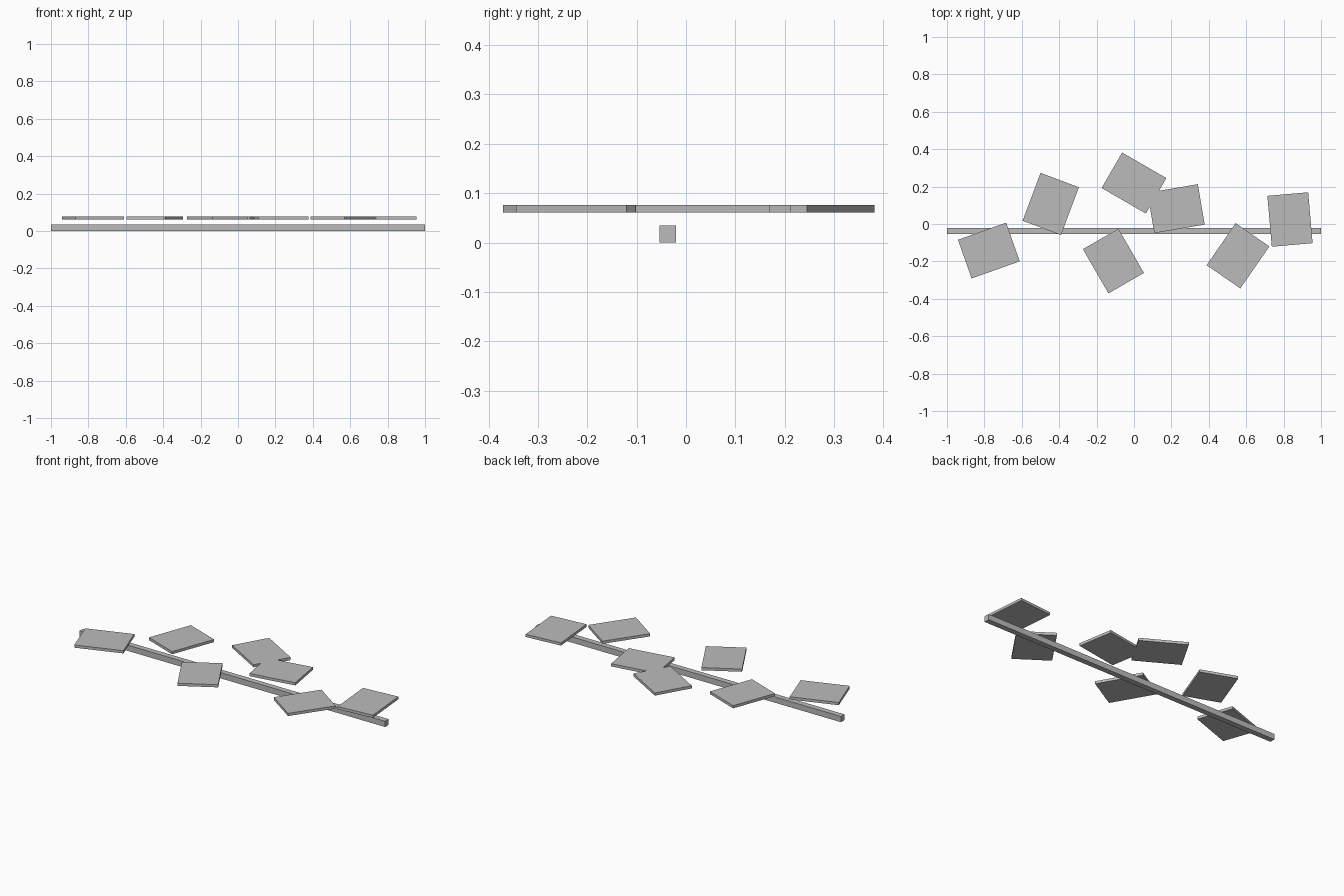
import bpy
import math

if "Cube" in bpy.data.objects:
    bpy.data.objects.remove(bpy.data.objects["Cube"])

grey = bpy.data.materials.new("plain grey")
grey.diffuse_color = (0.5, 0.5, 0.5, 1.0)
grey.use_nodes = True
grey.node_tree.nodes["Principled BSDF"].inputs["Base Color"].default_value = grey.diffuse_color


def box(name, center, size, angle=0.0):
    """Add a box with the given full size, turned about z by angle degrees."""
    bpy.ops.mesh.primitive_cube_add(size=1, location=center,
                                    rotation=(0, 0, math.radians(angle)))
    obj = bpy.context.object
    obj.name = name
    obj.scale = size
    bpy.ops.object.transform_apply(location=False, rotation=False, scale=True)
    obj.data.materials.append(grey)
    return obj


# Long square beam lying on the ground
box("beam", (0, -0.037, 0.017), (2.0, 0.033, 0.034))

# Flat tiles scattered above the beam: centre x, centre y, turn in degrees
TILES = [
    (-0.776, -0.142, 19.5),
    (-0.445, 0.107, 69.5),
    (0.0, 0.219, -30.0),
    (0.225, 0.082, 9.6),
    (-0.110, -0.198, -60.0),
    (0.556, -0.170, 55.4),
    (0.834, 0.024, -85.0),
]
for i, (x, y, turn) in enumerate(TILES, 1):
    box(f"tile_{i}", (x, y, 0.0685), (0.273, 0.219, 0.016), turn)
